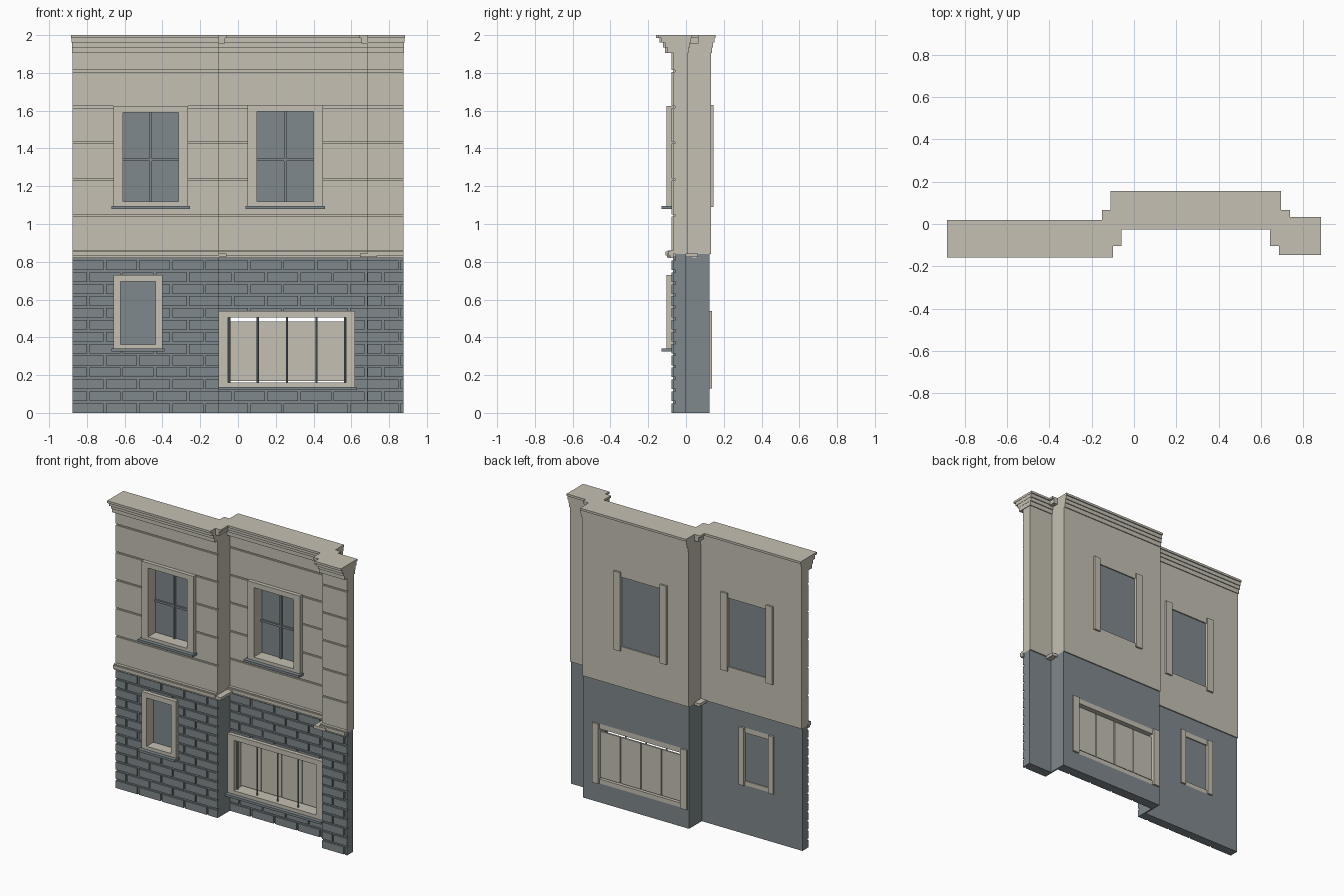
import bpy
import bmesh
from mathutils import Matrix, Vector

cube = bpy.data.objects.get("Cube")
if cube:
    bpy.data.objects.remove(cube, do_unlink=True)


def material(name, colour):
    m = bpy.data.materials.new(name)
    m.use_nodes = True
    m.diffuse_color = (*colour, 1)
    bsdf = next(n for n in m.node_tree.nodes if n.type == 'BSDF_PRINCIPLED')
    bsdf.inputs["Base Color"].default_value = (*colour, 1)
    return m


CREAM = material("cream stone", (0.56, 0.53, 0.45))
SLATE = material("slate grey", (0.215, 0.25, 0.265))


def build(name, boxes, mat):
    """One object from boxes given as (x0, x1, y0, y1, z0, z1)."""
    bm = bmesh.new()
    for x0, x1, y0, y1, z0, z1 in boxes:
        size = Matrix.Diagonal((x1 - x0, y1 - y0, z1 - z0, 1))
        mid = Vector((x0 + x1, y0 + y1, z0 + z1)) / 2
        bmesh.ops.create_cube(bm, size=1, matrix=Matrix.Translation(mid) @ size)
    mesh = bpy.data.meshes.new(name)
    bm.to_mesh(mesh)
    bm.free()
    mesh.materials.append(mat)
    ob = bpy.data.objects.new(name, mesh)
    bpy.context.collection.objects.link(ob)
    return ob


def cut(rect, holes):
    """Rectangle (x0, x1, z0, z1) split into pieces around the holes."""
    pieces = [rect]
    for a0, a1, c0, c1 in holes:
        left = []
        for x0, x1, z0, z1 in pieces:
            if a0 >= x1 or a1 <= x0 or c0 >= z1 or c1 <= z0:
                left.append((x0, x1, z0, z1))
                continue
            m0, m1 = max(x0, a0), min(x1, a1)
            left += [(x0, m0, z0, z1), (m1, x1, z0, z1),
                     (m0, m1, z0, c0), (m0, m1, c1, z1)]
        pieces = [p for p in left if p[1] - p[0] > 0.002 and p[3] - p[2] > 0.002]
    return pieces


def slab(rect, holes, y0, y1):
    return [(x0, x1, y0, y1, z0, z1) for x0, x1, z0, z1 in cut(rect, holes)]


# Bays: x range, upper wall front and back, openings (outer edge of the surround)
BAYS = {
    "left": (-0.875, -0.10, -0.078, -0.006,
             [(-0.66, -0.265, 1.09, 1.625), (-0.66, -0.40, 0.335, 0.73)]),
    "middle": (-0.11, 0.695, 0.055, 0.132,
               [(0.05, 0.45, 1.09, 1.63), (-0.10, 0.62, 0.13, 0.54)]),
    "right": (0.685, 0.875, -0.066, 0.008, []),
}
SPLIT, TOP, SET = 0.84, 1.99, 0.008
COURSES = [SPLIT, 1.045, 1.235, 1.43, 1.62, 1.81, TOP]
ROW, BRICK, JOINT = 0.063, 0.176, 0.012
# Cornice layers: z range, front overhang, back overhang
CORNICE = [(1.905, 1.935, 0.033, 0.006), (1.935, 1.96, 0.045, 0.012),
           (1.96, 1.985, 0.063, 0.018), (1.985, 2.0, 0.08, 0.025)]

for name, (x0, x1, front, back, holes) in BAYS.items():
    # Upper wall with a thin face of stone courses
    upper = slab((x0, x1, SPLIT, TOP), holes, front + SET, back)
    for low, high in zip(COURSES, COURSES[1:]):
        upper += slab((x0, x1, low + 0.005, high - 0.005), holes, front, front + SET)
    build(name + "_upper_wall", upper, CREAM)

    # Lower wall and raised bricks in running bond
    build(name + "_lower_wall",
          slab((x0, x1, 0, SPLIT), holes, front + 0.01, back - SET), SLATE)
    bricks = []
    for row in range(13):
        x = x0 - (BRICK / 2 if row % 2 else 0)
        while x < x1:
            a, b = max(x, x0), min(x + BRICK - JOINT, x1)
            if b - a > 0.01:
                bricks += slab((a, b, row * ROW, (row + 1) * ROW - JOINT),
                               holes, front, front + 0.01)
            x += BRICK
    build(name + "_bricks", bricks, SLATE)

    # Belt course and stepped cornice
    build(name + "_belt", [(x0, x1, front - 0.02, front, 0.82, 0.86),
                           (x0, x1, front - 0.03, front, 0.832, 0.855)], CREAM)
    ends = (0.009 if name == "left" else 0, 0.009 if name == "right" else 0)
    build(name + "_cornice",
          [(x0 - ends[0] * f / 0.08, x1 + ends[1] * f / 0.08,
            front - f, back + b, z0, z1) for z0, z1, f, b in CORNICE], CREAM)

# Thin returns joining the bays, with their own belt and cornice
for name, x0, x1, side in (("left", -0.11, -0.10, "left"), ("right", 0.685, 0.695, "right")):
    start, end = BAYS[side][3], BAYS["middle"][2]
    build(name + "_return_upper", [(x0, x1, start - 0.01, end + 0.01, SPLIT, TOP)], CREAM)
    build(name + "_return_lower", [(x0, x1, start - 0.02, end + 0.012, 0, SPLIT)], SLATE)
    build(name + "_return_belt",
          [(x0 - 0.04, x1 + 0.04, -0.10, 0.063, 0.825, 0.845)], CREAM)
    build(name + "_return_cornice",
          [(x0 - w, x1 + w, -0.104, 0.065, z0, z1)
           for z0, z1, w in ((1.955, 1.985, 0.03), (1.985, 2.0, 0.042))], CREAM)


def surround(name, bay, hole, jamb, head, foot, drop):
    """Jambs run through the wall; head and foot line it; a sill projects below."""
    x0, x1, z0, z1 = hole
    front, back = BAYS[bay][2] - 0.026, BAYS[bay][3] - drop
    build(name + "_surround", [
        (x0, x0 + jamb, front, back + 0.013, z0, z1),
        (x1 - jamb, x1, front, back + 0.013, z0, z1),
        (x0 + jamb, x1 - jamb, front, back, z1 - head, z1),
        (x0 + jamb, x1 - jamb, front, back, z0, z0 + foot)], CREAM)
    build(name + "_sill", [(x0 - 0.01, x1 + 0.01, front - 0.027, front + 0.026,
                            z0 - 0.01, z0 + 0.006)], SLATE)
    return x0 + jamb, x1 - jamb, z0 + foot, z1 - head, back


# Glazed windows
for name, bay, index, drop, divided in (
        ("left_upper_window", "left", 0, 0, True),
        ("right_upper_window", "middle", 0, 0, True),
        ("lower_window", "left", 1, SET, False)):
    x0, x1, z0, z1, back = surround(name, bay, BAYS[bay][4][index],
                                    0.05 if divided else 0.038, 0.035, 0.028, drop)
    build(name + "_glass", [(x0, x1, back - 0.016, back - 0.008, z0, z1)], SLATE)
    if divided:
        xm, zm, y = (x0 + x1) / 2, 1.34, back - 0.03
        build(name + "_bars", [(xm - 0.007, xm + 0.007, y, back - 0.016, z0, z1),
                               (x0, x1, y + 0.002, back - 0.016, zm - 0.007, zm + 0.007)],
              SLATE)

# Wide barred opening with boards behind
x0, x1, z0, z1, back = surround("wide_opening", "middle", BAYS["middle"][4][1],
                                0.048, 0.035, 0.03, SET)
step = (x1 - x0) / 4
build("boards", [(x0 + i * step + 0.003, x0 + (i + 1) * step - 0.003,
                  back - 0.02, back - 0.008, z0 + 0.008, z1 - 0.02)
                 for i in range(4)], CREAM)
for i in range(5):
    x = min(max(x0 + i * step, x0 + 0.006), x1 - 0.006)
    bpy.ops.mesh.primitive_cylinder_add(vertices=8, radius=0.006, depth=z1 - z0,
                                        location=(x, 0.06, (z0 + z1) / 2))
    bar = bpy.context.object
    bar.name = "opening_bar_%d" % (i + 1)
    bar.data.materials.append(SLATE)
